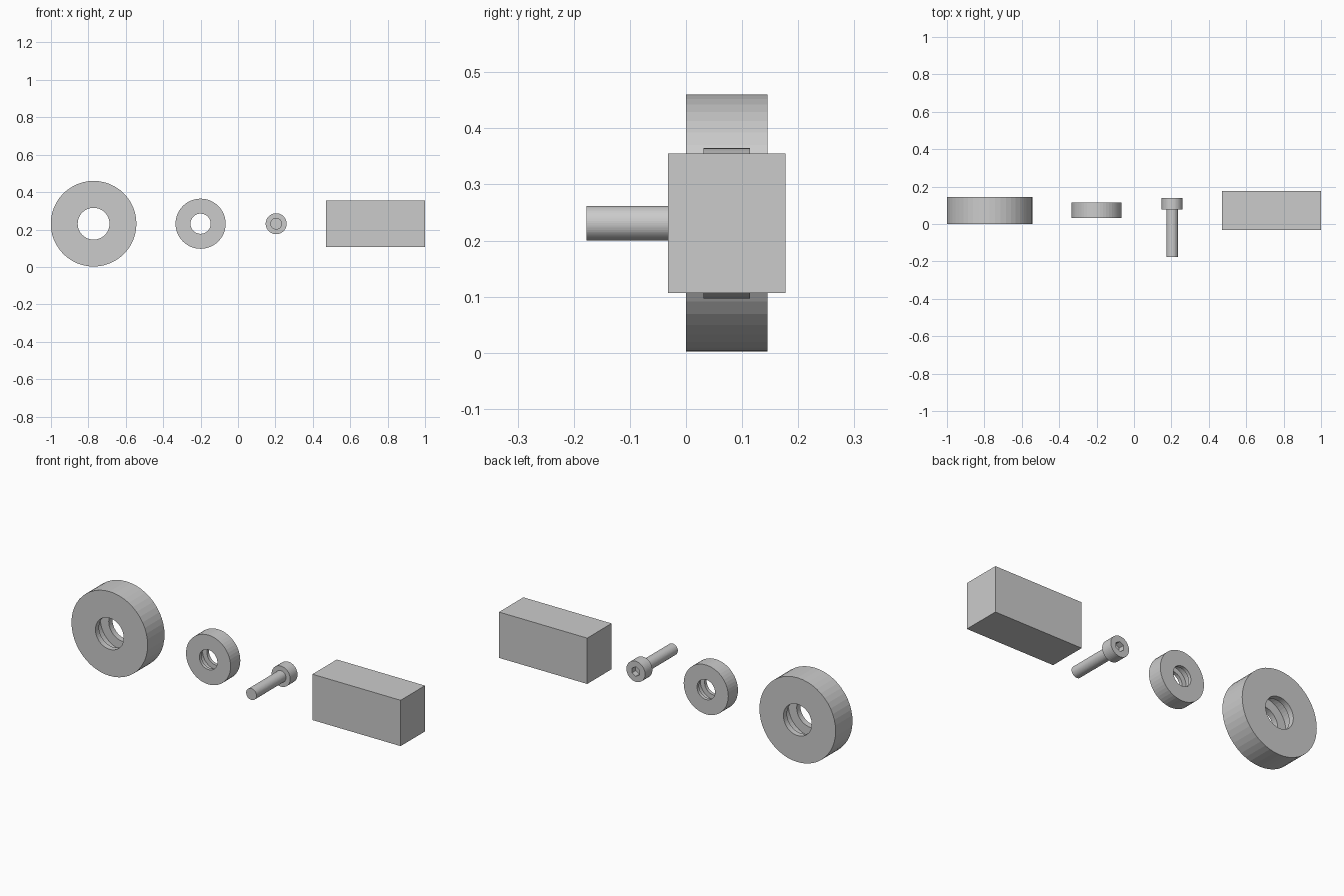
import bpy, math

if "Cube" in bpy.data.objects:
    bpy.data.objects.remove(bpy.data.objects["Cube"])

AXIS_Z = 0.231  # common height of all round parts


def lathe(name, cx, profile, sides, phase=0.0):
    """Spin a closed (radius, y) profile around a y-parallel axis; radius 0 becomes a pole cap."""
    verts, faces, rings = [], [], []
    for r, y in profile:
        start = len(verts)
        for i in range(sides):
            a = 2 * math.pi * i / sides + phase
            verts.append((cx + r * math.cos(a), y, AXIS_Z + r * math.sin(a)))
        rings.append([start + i for i in range(sides)])
    return verts, faces, rings


def make(name, verts, faces):
    mesh = bpy.data.meshes.new(name)
    mesh.from_pydata(verts, [], faces)
    obj = bpy.data.objects.new(name, mesh)
    bpy.context.collection.objects.link(obj)
    return obj


def bridge(faces, a, b):
    n = len(a)
    for i in range(n):
        j = (i + 1) % n
        faces.append((a[i], b[i], b[j], a[j]))


def grooved_ring(name, cx, outer, hole, groove, y0, y1, lip, sides=48):
    """Ring whose bore widens into a groove between two lips."""
    profile = [(outer, y0), (outer, y1), (hole, y1), (hole, y1 - lip),
               (groove, y1 - lip), (groove, y0 + lip), (hole, y0 + lip), (hole, y0)]
    verts, faces, rings = lathe(name, cx, profile, sides)
    for k in range(len(rings)):
        bridge(faces, rings[k], rings[(k + 1) % len(rings)])
    return make(name, verts, faces)


# Wheel and bearing
grooved_ring("wheel", -0.772, 0.229, 0.085, 0.135, 0.0, 0.145, 0.031)
grooved_ring("bearing", -0.2, 0.134, 0.054, 0.080, 0.031, 0.114, 0.018)

# Socket-head bolt: shaft, head and blind hex socket
sides = 48
bolt_profile = [(0.031, -0.177), (0.031, 0.077), (0.056, 0.077), (0.056, 0.140)]
verts, faces, rings = lathe("bolt", 0.204, bolt_profile, sides)
faces.append(tuple(rings[0]))
for a, b in zip(rings, rings[1:]):
    bridge(faces, a, b)
bolt = make("bolt", verts, faces + [tuple(reversed(rings[-1]))])

verts, faces, rings = lathe("socket", 0.204, [(0.026, 0.108), (0.026, 0.17)], 6, math.pi / 6)
bridge(faces, rings[0], rings[1])
faces += [tuple(rings[0]), tuple(reversed(rings[1]))]
cutter = make("socket_cutter", verts, faces)
cutter.hide_render = True
cutter.hide_set(True)
cut = bolt.modifiers.new("hex_socket", 'BOOLEAN')
cut.object = cutter
cut.operation = 'DIFFERENCE'
cut.solver = 'EXACT'

# Block
bpy.ops.mesh.primitive_cube_add(size=1, location=(0.735, 0.0725, 0.231))
block = bpy.context.object
block.name = "block"
block.scale = (0.53, 0.209, 0.249)
